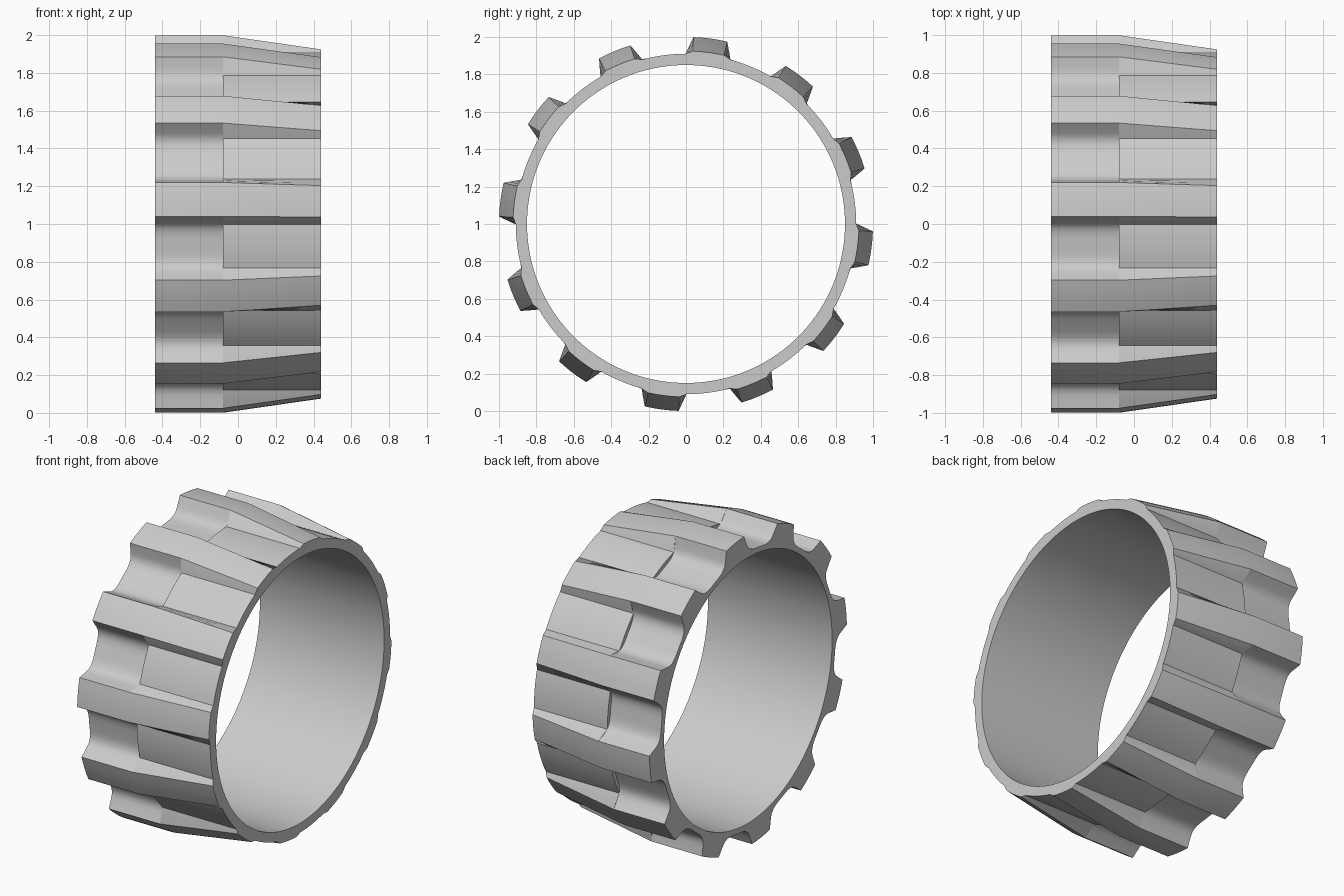
import bpy, bmesh, math

if "Cube" in bpy.data.objects:
    bpy.data.objects.remove(bpy.data.objects["Cube"])

TEETH = 12
PHASE = 82.5      # angle of first tooth in the y-z plane
INNER = 0.85
# half tooth pitch: (angle from tooth centre, rear radius)
REAR = [(0, 1.0), (2.6, 1.0), (5.2, 1.0), (6.0, 0.965), (6.8, 0.934), (7.6, 0.912),
        (9.0, 0.896), (10.5, 0.888), (12.5, 0.884), (15, 0.884)]


def front_radius(a, top):
    # straight flanked tooth on a plain cylinder
    t = min(max((a - 5.2) / 2.4, 0), 1)
    return top + (0.91 - top) * t


# one full pitch from -12.5 to 15 degrees
pitch = [(-a, a, r) for a, r in reversed(REAR[1:-1])] + [(a, a, r) for a, r in REAR]
samples = [(math.radians(PHASE + 360 / TEETH * i + s), a, r)
           for i in range(TEETH) for s, a, r in pitch]

# cross-sections in order around the wall of the ring
stations = [
    (-0.44, lambda a, r: r),
    (-0.08, lambda a, r: r),
    (-0.08, lambda a, r: front_radius(a, 1.0)),
    (0.44, lambda a, r: front_radius(a, 0.925)),
    (0.44, lambda a, r: INNER),
    (-0.44, lambda a, r: INNER),
]
bm = bmesh.new()
loops = []
for x, f in stations:
    loops.append([bm.verts.new((x, f(a, r) * math.cos(t), 1 + f(a, r) * math.sin(t)))
                  for t, a, r in samples])
n = len(samples)
for k in range(len(loops)):
    p, q = loops[k], loops[(k + 1) % len(loops)]
    for i in range(n):
        j = (i + 1) % n
        bm.faces.new((p[i], p[j], q[j], q[i]))
bmesh.ops.remove_doubles(bm, verts=bm.verts, dist=0.0005)
bmesh.ops.recalc_face_normals(bm, faces=bm.faces)

mesh = bpy.data.meshes.new("toothed_ring")
bm.to_mesh(mesh)
bm.free()
ring = bpy.data.objects.new("toothed_ring", mesh)
bpy.context.collection.objects.link(ring)

# plain light grey
mat = bpy.data.materials.new("light_grey")
mat.diffuse_color = (0.6, 0.6, 0.6, 1)
mat.use_nodes = True
mat.node_tree.nodes["Principled BSDF"].inputs["Base Color"].default_value = mat.diffuse_color
mesh.materials.append(mat)

bpy.context.view_layer.objects.active = ring
ring.select_set(True)
bpy.ops.object.shade_smooth_by_angle(angle=math.radians(30))
